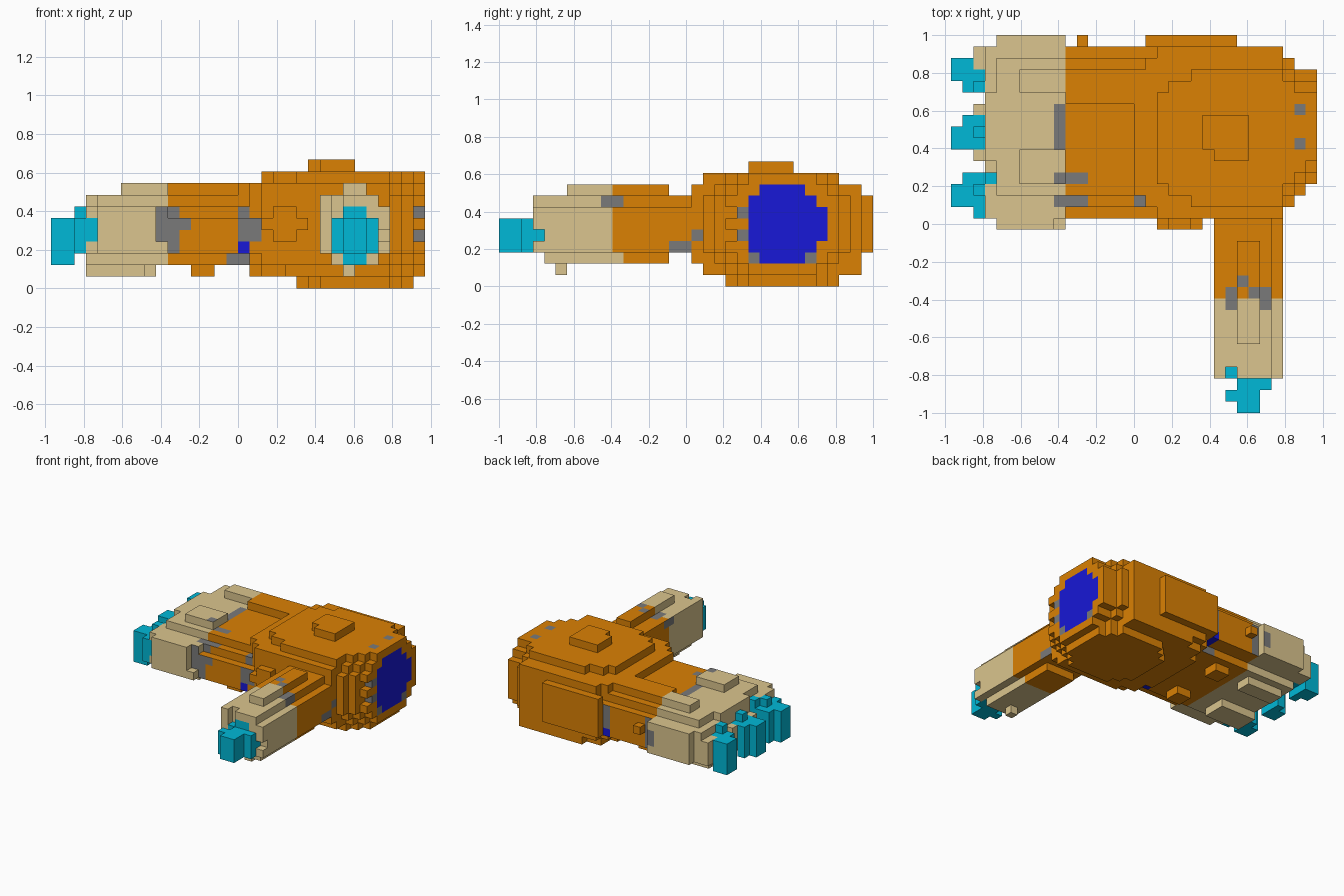
import bpy
import bmesh

cube = bpy.data.objects.get("Cube")
if cube:
    bpy.data.objects.remove(cube, do_unlink=True)

V = 2 / 33                      # block size
OX, OY = -16 * V, -1.0          # grid origin
COLOURS = {
    "orange": (219, 129, 4),
    "sand": (219, 197, 142),
    "teal": (0, 184, 215),
    "deep_blue": (24, 24, 215),
    "grey": (122, 122, 122),
}
NAMES = list(COLOURS)


def linear(c):
    c /= 255
    return c / 12.92 if c <= 0.04045 else ((c + 0.055) / 1.055) ** 2.4


def make_material(name):
    rgba = tuple(linear(c) for c in COLOURS[name]) + (1.0,)
    m = bpy.data.materials.new(name)
    m.use_nodes = True
    m.diffuse_color = rgba
    m.node_tree.nodes["Principled BSDF"].inputs["Base Color"].default_value = rgba
    return m


materials = [make_material(n) for n in NAMES]
cells = {}                      # (i, j, k) -> (part, colour)
rules = []                      # painted patches: (colour, side, ranges)
SIDE = {"left": (1, 0, 0), "right": (-1, 0, 0), "back": (0, 1, 0),
        "front": (0, -1, 0), "top": (0, 0, 1), "under": (0, 0, -1)}


def box(part, colour, i, j, k):
    """Solid block of cells between half-open index ranges."""
    for a in range(*i):
        for b in range(*j):
            for c in range(*k):
                cells[a, b, c] = (part, colour)


def disc(part, colour, i, j, k, power):
    """Rounded-square slab filling the given ranges."""
    ci, cj = sum(i) / 2, sum(j) / 2
    ri, rj = (i[1] - i[0]) / 2, (j[1] - j[0]) / 2
    for a in range(*i):
        for b in range(*j):
            if abs((a + .5 - ci) / ri) ** power + abs((b + .5 - cj) / rj) ** power <= 1:
                box(part, colour, (a, a + 1), (b, b + 1), k)


def paint(colour, side, i, j, k):
    """Colour the faces that look one way within the ranges."""
    rules.append((colour, SIDE[side], (i, j, k)))


def face_colour(key, step, base):
    for colour, side, ranges in rules:
        if side == step and all(r[0] <= q < r[1] for q, r in zip(key, ranges)):
            return colour
    return base


# Wide arm towards the right, stepped in section, with a ridge on top
for j, k in (((17, 32), (3, 6)), ((18, 32), (6, 7)), ((19, 31), (7, 8)),
             ((19, 30), (2, 3)), ((27, 30), (8, 9))):
    box("wide_arm", "orange", (10, 19), j, k)
for j in ((20, 22), (27, 29)):
    box("wide_arm", "orange", (12, 14), j, (1, 2))
box("wide_arm", "orange", (11, 12), (32, 33), (5, 6))

# Broad paw at the end of the wide arm
for i, j, k in (((3, 10), (17, 32), (3, 7)), ((3, 10), (19, 30), (2, 3)),
                ((4, 10), (19, 31), (7, 8)), ((3, 4), (22, 28), (7, 8)),
                ((6, 10), (20, 23), (8, 9)), ((6, 10), (28, 30), (8, 9)),
                ((4, 9), (16, 17), (3, 7)), ((9, 10), (16, 17), (3, 4)),
                ((4, 10), (32, 33), (3, 7)),
                ((3, 8), (20, 23), (1, 2)), ((4, 9), (27, 29), (1, 2)),
                ((2, 3), (22, 23), (3, 6)), ((2, 3), (26, 27), (3, 6)),
                ((2, 3), (30, 32), (3, 6))):
    box("broad_paw", "sand", i, j, k)
for k in range(3, 7):
    del cells[3, 21, k]

# Three claws on the broad paw
for n, (tip, middle, root) in enumerate((((18, 20), (18, 21), (17, 21)),
                                         ((23, 25), (23, 26), (23, 26)),
                                         ((29, 31), (28, 31), (28, 30)))):
    part = "claw_%d" % (n + 1)
    box(part, "teal", (0, 1), tip, (2, 6))
    box(part, "teal", (1, 2), middle, (2, 6))
    box(part, "teal", (2, 3), root, (3, 6))
    box(part, "teal", (2, 3), (root[1] - 2, root[1] - 1), (6, 7))
box("claw_1", "teal", (3, 4), (20, 21), (4, 7))
box("claw_1", "teal", (3, 4), (17, 18), (4, 6))
paint("sand", "top", (3, 4), (17, 18), (5, 6))

# Narrow arm towards the front
for i, j, k in (((23, 29), (10, 18), (3, 7)), ((23, 28), (10, 18), (7, 8)),
                ((24, 28), (11, 15), (2, 3)), ((25, 27), (10, 15), (8, 9))):
    box("narrow_arm", "orange", i, j, k)

# Small paw on the narrow arm
for i, j, k in (((23, 29), (3, 10), (3, 7)), ((23, 28), (3, 10), (7, 8)),
                ((24, 28), (4, 11), (2, 3)), ((25, 27), (6, 10), (8, 9)),
                ((25, 26), (5, 6), (1, 2))):
    box("small_paw", "sand", i, j, k)
for key in ((24, 3, 6), (24, 3, 7), (28, 3, 4)):
    del cells[key]

# Claw on the small paw
box("front_claw", "teal", (25, 27), (0, 2), (3, 6))
box("front_claw", "teal", (24, 25), (1, 2), (3, 6))
box("front_claw", "teal", (25, 28), (2, 3), (3, 6))
box("front_claw", "teal", (24, 28), (3, 4), (3, 6))
box("front_claw", "teal", (25, 27), (3, 4), (6, 7))
paint("sand", "top", (25, 27), (3, 4), (6, 7))
paint("teal", "front", (25, 27), (4, 5), (2, 3))

# Rounded body built up in slabs
SLABS = (((21, 31), (20, 30), (0, 1), 2.7), ((17, 32), (18, 32), (1, 2), 3),
         ((16, 32), (17, 32), (2, 9), 4), ((18, 32), (18, 30), (9, 10), 3))
for slab in SLABS:
    disc("body", "orange", *slab)
box("body", "orange", (22, 26), (22, 26), (10, 11))
del cells[22, 22, 10]
box("body", "orange", (17, 25), (32, 33), (3, 8))
box("body", "orange", (18, 22), (16, 17), (5, 6))
box("body", "orange", (19, 21), (16, 17), (4, 7))

# Narrow the end of the body ring by ring into a round face
for i, lo, hi, rk in ((31, 20, 30, 4.5), (30, 19, 30, 4.8), (29, 18, 31, 5.1)):
    for b in range(lo - 4, hi + 4):
        for c in range(1, 10):
            d = abs((b + .5 - (lo + hi) / 2) / ((hi - lo) / 2)) ** 2.5
            if d + abs((c + .5 - 5.5) / rk) ** 2.5 > 1:
                cells.pop((i, b, c), None)
            else:
                cells[i, b, c] = ("body", "orange")
for k in (4, 6):
    cells.pop((31, 20, k), None)

# Blue end disc and the grey studs around it
for j, k in (((22, 29), (4, 7)), ((22, 28), (3, 8)), ((23, 27), (2, 9))):
    paint("deep_blue", "left", (31, 32), j, k)
for k in (4, 6):
    for side in ("left", "front"):
        paint("grey", side, (31, 32), (21, 22), (k, k + 1))
for j in (22, 27):
    paint("grey", "left", (30, 32), (j, j + 1), (2, 3))
for j in (23, 26):
    paint("grey", "top", (30, 31), (j, j + 1), (7, 11))

# Grey and blue patches at the wide arm's joints, front and back
for side, j in (("front", (16, 21)), ("back", (28, 32))):
    for i, k in (((9, 11), (6, 7)), ((9, 12), (5, 6)), ((9, 11), (4, 5)),
                 ((10, 11), (3, 4)), ((16, 17), (4, 7)), ((17, 18), (4, 6)),
                 ((15, 17), (2, 3))):
        paint("grey", side, i, j, k)
    for facing in (side, "under"):
        paint("deep_blue", facing, (16, 17), j, (3, 4))
paint("grey", "back", (9, 10), (32, 33), (4, 6))
paint("deep_blue", "under", (16, 17), (19, 20), (2, 3))
for i, j in (((9, 10), (23, 27)), ((9, 12), (18, 19)), ((9, 12), (20, 21)),
             ((16, 17), (18, 19))):
    paint("grey", "top", i, j, (5, 9))

# Grey patches at the narrow arm's joints
for i, j in (((24, 25), (9, 11)), ((26, 28), (10, 11)), ((27, 28), (9, 10)),
             ((25, 26), (11, 12))):
    paint("grey", "top", i, j, (7, 9))
for side in ("left", "right"):
    paint("grey", side, (23, 29), (9, 11), (7, 8))
    paint("grey", side, (23, 29), (15, 17), (3, 4))
paint("grey", "left", (28, 31), (17, 18), (4, 5))

# Corner rings of the six faces of a block
RINGS = {}
for step in SIDE.values():
    axis = [abs(d) for d in step].index(1)
    ring = []
    for a, b in ((0, 0), (1, 0), (1, 1), (0, 1)):
        p = [0, 0, 0]
        p[axis], p[(axis + 1) % 3], p[(axis + 2) % 3] = int(sum(step) > 0), a, b
        ring.append(p)
    RINGS[step] = ring if sum(step) > 0 else ring[::-1]

# Skin each part with its exposed faces
for part in sorted({c[0] for c in cells.values()}):
    bm = bmesh.new()
    for key, (owner, colour) in cells.items():
        if owner != part:
            continue
        for step, ring in RINGS.items():
            if tuple(q + d for q, d in zip(key, step)) in cells:
                continue
            verts = [bm.verts.new(((key[0] + p[0]) * V + OX, (key[1] + p[1]) * V + OY,
                                   (key[2] + p[2]) * V)) for p in ring]
            bm.faces.new(verts).material_index = NAMES.index(face_colour(key, step, colour))
    bmesh.ops.remove_doubles(bm, verts=bm.verts[:], dist=1e-4)
    mesh = bpy.data.meshes.new(part)
    bm.to_mesh(mesh)
    bm.free()
    for m in materials:
        mesh.materials.append(m)
    bpy.context.collection.objects.link(bpy.data.objects.new(part, mesh))
